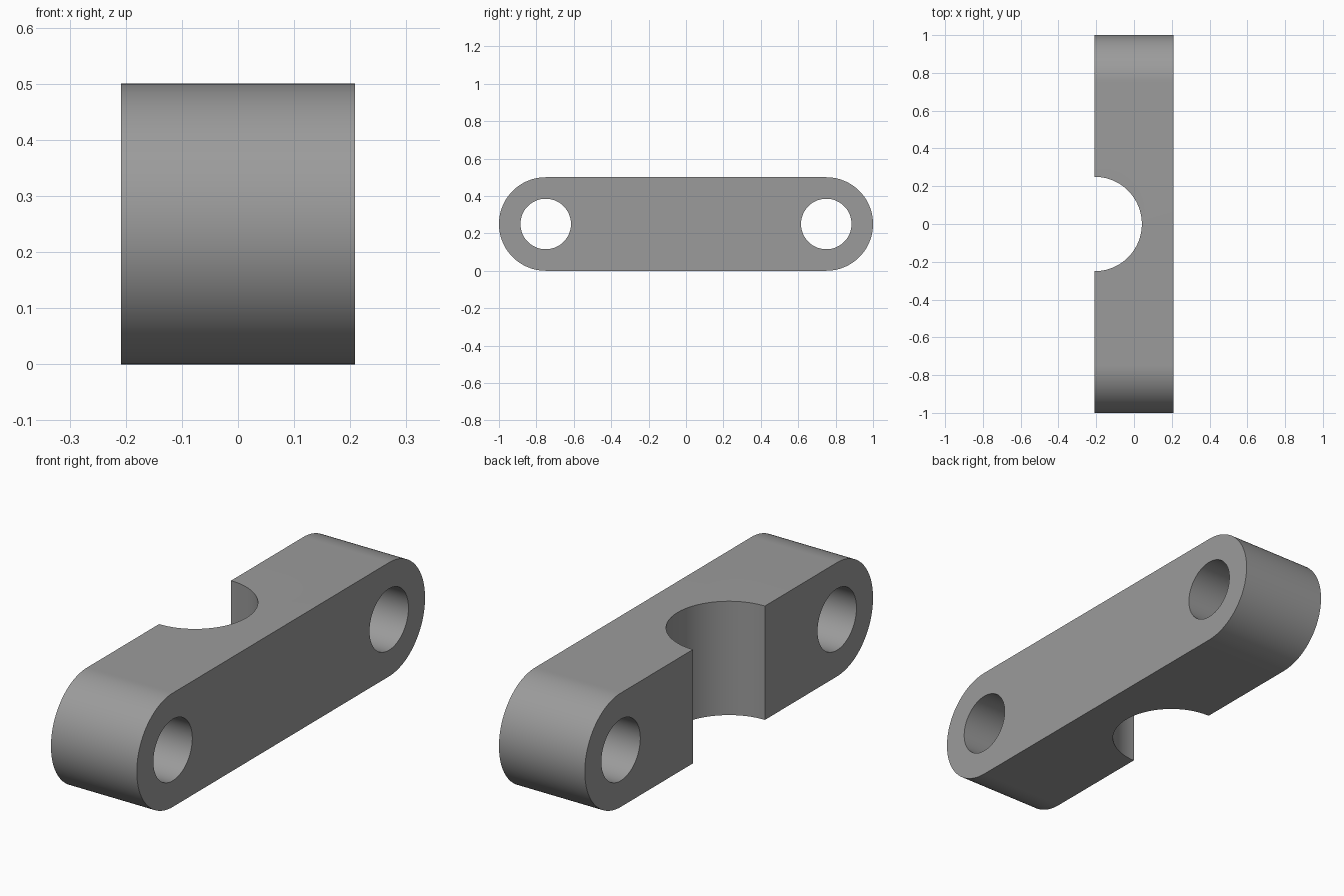
import bpy, bmesh, math

if "Cube" in bpy.data.objects:
    bpy.data.objects.remove(bpy.data.objects["Cube"])

HALF_W = 0.2085      # half thickness along x
R = 0.25             # end radius, also notch radius
HOLE_R = 0.135
Y_END = 0.75         # centre of rounded ends and bolt holes

grey = bpy.data.materials.new("plain grey")
grey.diffuse_color = (0.33, 0.33, 0.33, 1)
grey.use_nodes = True
grey.node_tree.nodes["Principled BSDF"].inputs["Base Color"].default_value = grey.diffuse_color


def cylinder(name, radius, depth, loc, rot=(0, 0, 0)):
    bpy.ops.mesh.primitive_cylinder_add(vertices=128, radius=radius, depth=depth,
                                        location=loc, rotation=rot)
    ob = bpy.context.object
    ob.name = name
    return ob


# Clamp bar: rounded-end profile extruded along x
n = 64
profile = []
for side in (1, -1):
    for i in range(n + 1):
        a = math.pi * i / n - math.pi / 2 + (0 if side > 0 else math.pi)
        profile.append((side * Y_END + R * math.cos(a), R + R * math.sin(a)))
bm = bmesh.new()
face = bm.faces.new([bm.verts.new((-HALF_W, y, z)) for y, z in profile])
ext = bmesh.ops.extrude_face_region(bm, geom=[face])
bmesh.ops.translate(bm, vec=(2 * HALF_W, 0, 0),
                    verts=[g for g in ext["geom"] if isinstance(g, bmesh.types.BMVert)])
bmesh.ops.recalc_face_normals(bm, faces=bm.faces)
mesh = bpy.data.meshes.new("clamp_bar")
bm.to_mesh(mesh)
bm.free()
bar = bpy.data.objects.new("clamp_bar", mesh)
bpy.context.collection.objects.link(bar)
mesh.materials.append(grey)

# Two bolt holes through x and a half-round notch through z
cutters = [cylinder("bolt_hole_cutter", HOLE_R, 1, (0, s * Y_END, R), (0, math.pi / 2, 0))
           for s in (-1, 1)]
cutters.append(cylinder("notch_cutter", R, 1, (-HALF_W, 0, R)))
for c in cutters:
    c.data.materials.append(grey)
    mod = bar.modifiers.new("cut", 'BOOLEAN')
    mod.operation = 'DIFFERENCE'
    mod.solver = 'EXACT'
    mod.object = c

bpy.ops.object.select_all(action='DESELECT')
bar.select_set(True)
bpy.context.view_layer.objects.active = bar
for mod in list(bar.modifiers):
    bpy.ops.object.modifier_apply(modifier=mod.name)
for c in cutters:
    bpy.data.objects.remove(c)
bpy.ops.object.shade_smooth_by_angle(angle=math.radians(30))
